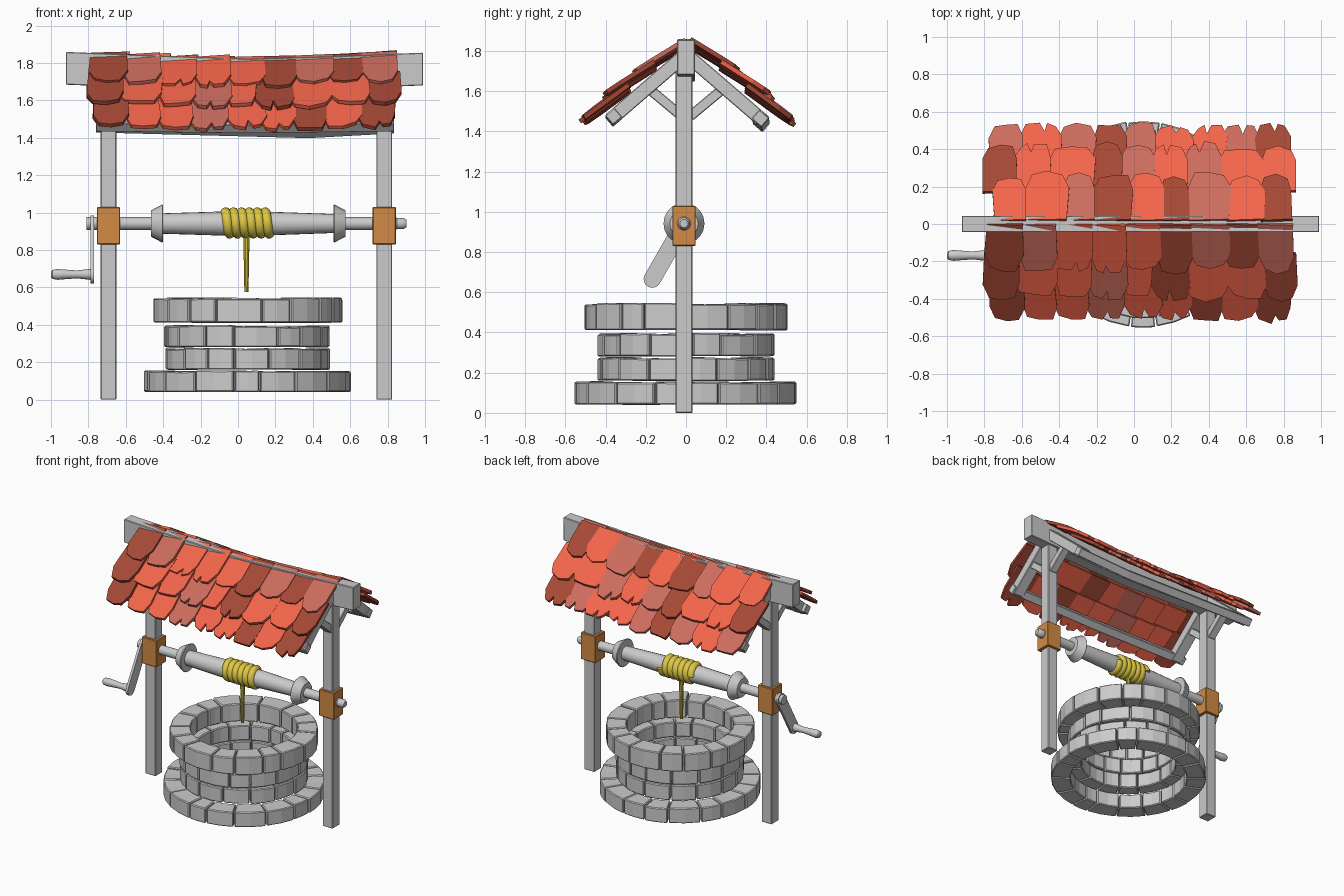
import bpy, bmesh, math, random
from mathutils import Vector as V

if "Cube" in bpy.data.objects:
    bpy.data.objects.remove(bpy.data.objects["Cube"])
random.seed(7)
R = random.uniform


def mat(name, c):
    m = bpy.data.materials.new(name)
    m.diffuse_color = (*c, 1)
    m.use_nodes = True
    m.node_tree.nodes["Principled BSDF"].inputs["Base Color"].default_value = m.diffuse_color
    return m


REDS = [mat("tile_dark", (0.38, 0.065, 0.036)), mat("tile_bright", (0.9, 0.13, 0.07)),
        mat("tile_pink", (0.6, 0.15, 0.11))]
ORANGE = mat("bracket_orange", (0.65, 0.26, 0.06))
YELLOW = mat("rope_yellow", (0.72, 0.58, 0.06))


def finish(name, bm, mats=(), bevel=0, smooth=False):
    bmesh.ops.recalc_face_normals(bm, faces=bm.faces)
    me = bpy.data.meshes.new(name)
    bm.to_mesh(me)
    bm.free()
    ob = bpy.data.objects.new(name, me)
    bpy.context.collection.objects.link(ob)
    for m in mats:
        me.materials.append(m)
    if bevel:
        b = ob.modifiers.new("bevel", 'BEVEL')
        b.width, b.segments, b.limit_method = bevel, 1, 'ANGLE'
        b.angle_limit = math.radians(40)
    if smooth:
        bpy.ops.object.select_all(action='DESELECT')
        ob.select_set(True)
        bpy.context.view_layer.objects.active = ob
        bpy.ops.object.shade_smooth_by_angle(angle=math.radians(35))
    return ob


def loft(bm, rings, caps=True):
    """Join equal loops of points into a closed tube."""
    vs = [[bm.verts.new(p) for p in r] for r in rings]
    n = len(vs[0])
    for a, b in zip(vs, vs[1:]):
        for i in range(n):
            bm.faces.new((a[i], a[(i + 1) % n], b[(i + 1) % n], b[i]))
    if caps:
        bm.faces.new(vs[0])
        bm.faces.new(vs[-1])


def timber(name, pts, side, w, h, mats=(), bevel=0.004):
    """Rectangular timber along pts; w across 'side', h across the other way."""
    pts = [V(p) for p in pts]
    side = V(side).normalized()
    up = (pts[-1] - pts[0]).normalized().cross(side)
    bm = bmesh.new()
    loft(bm, [[p + side * w / 2 * a + up * h / 2 * b
               for a, b in ((-1, -1), (1, -1), (1, 1), (-1, 1))] for p in pts])
    return finish(name, bm, mats, bevel)


def lathe(name, prof, centre, axis='x', n=20, mats=()):
    """Turned part: prof is (distance along axis, radius)."""
    bm = bmesh.new()
    rings = []
    for d, r in prof:
        ring = []
        for i in range(n):
            a = math.tau * i / n
            c, s = r * math.cos(a), r * math.sin(a)
            ring.append(V(centre) + (V((d, c, s)) if axis == 'x' else V((c, s, d))))
        rings.append(ring)
    loft(bm, rings)
    return finish(name, bm, mats, 0, True)


# Stone rings of separate curved blocks
def stone_ring(name, z0, z1, ri, ro, count):
    bm = bmesh.new()
    cuts = [math.tau * (i + R(-0.2, 0.2)) / count for i in range(count)]
    cuts.append(cuts[0] + math.tau)
    for a0, a1 in zip(cuts, cuts[1:]):
        g = 0.004 / ro
        lo, hi, dr = R(0, 0.004), R(-0.008, 0), R(-0.008, 0)
        rings = []
        for k in range(3):
            a = a0 + g + (a1 - a0 - 2 * g) * k / 2
            t = hi + R(-0.003, 0.001)
            rings.append([(0.05 + r * math.cos(a), r * math.sin(a), z) for r, z in
                          ((ri, z0 + lo), (ro + dr, z0 + lo), (ro + dr, z1 + t), (ri, z1 + t))])
        loft(bm, rings)
    finish(name, bm, (), 0.006)


stone_ring("well_base_ring", 0.04, 0.158, 0.415, 0.555, 18)
stone_ring("well_lower_ring", 0.158, 0.278, 0.335, 0.442, 15)
stone_ring("well_middle_ring", 0.28, 0.398, 0.335, 0.446, 15)
stone_ring("well_rim_ring", 0.41, 0.548, 0.365, 0.51, 17)

# Posts, brackets, rafters and braces at each end
X = (1, 0, 0)
YC = -0.01
for label, x in (("left", -0.692), ("right", 0.782)):
    timber(label + "_post", [(x, YC, 0), (x, YC, 1.7)], X, 0.084, 0.084)
    timber(label + "_bracket", [(x, YC, 0.83), (x, YC, 1.03)], X, 0.124, 0.116, [ORANGE])
    for end, s in (("front", -1), ("back", 1)):
        timber(f"{label}_{end}_rafter", [(x, s * 0.01, 1.775), (x, s * 0.375, 1.46)], X, 0.085, 0.07)
        timber(f"{label}_{end}_brace", [(x, s * 0.02, 1.475), (x, s * 0.2, 1.625)], X, 0.06, 0.05)

# Sagging ridge beam and eave beams
timber("ridge_beam", [(-0.92, 0, 1.772), (-0.5, 0, 1.755), (0.05, 0, 1.735), (0.55, 0, 1.75),
                      (0.99, 0, 1.768)], (0, 1, 0), 0.088, 0.175)
timber("front_eave_beam", [(-0.76, -0.36, 1.475), (0.05, -0.36, 1.465), (0.835, -0.36, 1.475)],
       (0, -0.76, -0.65), 0.06, 0.06)
timber("back_eave_beam", [(-0.76, 0.37, 1.47), (0.38, 0.375, 1.44), (0.835, 0.37, 1.465)],
       (0, 0.76, -0.65), 0.065, 0.06)

# Roof tiles: three overlapping rows per slope
OUTLINE = [(-.5, 0), (.5, 0), (.52, .66), (.36, .93), (0, 1), (-.36, .95), (-.52, .68)]
NOTCHED = OUTLINE[:4] + [(.16, .97), (.06, .8), (-.04, 1)] + OUTLINE[5:]


def sag(x):
    return 0.018 - 0.034 * (1 - ((x - 0.03) / 0.85) ** 2)


def tile_row(name, s, top, low, x0, x1, count, notch):
    bm = bmesh.new()
    top, low = V((0, s * top[0], top[1])), V((0, s * low[0], low[1]))
    d = low - top
    nrm = V((0, -s * d.z, abs(d.y))).normalized()
    step = (x1 - x0) / count
    cuts = [x0 + step * (i + (R(-0.14, 0.14) if 0 < i < count else 0)) for i in range(count + 1)]
    last = -1
    for a, b in zip(cuts, cuts[1:]):
        cx, w, ln = (a + b) / 2, b - a + 0.012, R(0.93, 1.07)
        yaw, roll, lift = R(-0.05, 0.05), R(0.006, 0.016), R(-0.003, 0.004)
        shape = NOTCHED if R(0, 1) < notch else OUTLINE
        flip = random.choice((-1, 1))
        pts = []
        for u, v in shape:
            u, v = flip * u + R(-0.03, 0.03), v * ln + (R(-0.04, 0.04) if v else 0)
            p = top + d * v + V((cx + u * w + yaw * v * 0.28, 0, sag(cx)))
            pts.append(p + nrm * (lift + roll * u))
        nf = len(bm.faces)
        loft(bm, [pts, [p - nrm * 0.022 for p in pts]])
        bm.faces.ensure_lookup_table()
        colour = random.choice([c for c in (0, 1, 1, 2) if c != last or c == 1])
        last = colour
        for f in bm.faces[nf:]:
            f.material_index = colour
    finish(name, bm, REDS)


for label, s, o in (("front", -1, 0.0), ("back", 1, 0.018)):
    tile_row(label + "_upper_tiles", s, (0.005 + o, 1.852), (0.25 + o, 1.703), -0.78 + o * 2, 0.84, 9, 0.1)
    tile_row(label + "_middle_tiles", s, (0.16 + o, 1.742), (0.405 + o, 1.588), -0.80, 0.86, 9, 0.3)
    tile_row(label + "_lower_tiles", s, (0.29 + o, 1.63), (0.52 + o, 1.462), -0.765, 0.835, 9, 0.4)

# Windlass: axle, drum and conical flanges
AX = (0, YC, 0.942)
lathe("axle", [(-0.81, 0.034), (0.845, 0.034), (0.85, 0.03), (0.885, 0.03), (0.9, 0.02)], AX)
lathe("drum", [(-0.42, 0.054), (-0.1, 0.064), (0.2, 0.062), (0.53, 0.05)], AX)
lathe("left_flange", [(-0.465, 0.07), (-0.405, 0.102), (-0.4, 0.098)], AX)
lathe("right_flange", [(0.51, 0.098), (0.515, 0.102), (0.575, 0.07)], AX)

# Rope coil and hanging end
cu = bpy.data.curves.new("rope_coil", 'CURVE')
cu.dimensions, cu.bevel_depth, cu.bevel_resolution, cu.use_fill_caps = '3D', 0.027, 3, True
sp = cu.splines.new('POLY')
N, TURNS = 120, 6
sp.points.add(N)
for i in range(N + 1):
    a = math.tau * TURNS * i / N
    sp.points[i].co = (-0.077 + 0.254 * i / N, YC + 0.057 * math.cos(a), 0.945 + 0.057 * math.sin(a), 1)
cu.materials.append(YELLOW)
bpy.context.collection.objects.link(bpy.data.objects.new("rope_coil", cu))
lathe("hanging_rope", [(0.575, 0.011), (0.89, 0.017)], (0.045, YC, 0), 'z', 10, [YELLOW])

# Crank arm with rounded ends and turned handle
bm = bmesh.new()
p0, p1 = V((0, YC, 0.942)), V((0, -0.168, 0.665))
base = math.atan2((p0 - p1).z, (p0 - p1).y)
loop = []
for c, off in ((p0, -90), (p1, 90)):
    for k in range(9):
        a = base + math.radians(off + k * 22.5)
        loop.append(c + 0.043 * V((0, math.cos(a), math.sin(a))))
loft(bm, [[p + V((x, 0, 0)) for p in loop] for x in (-0.788, -0.77)])
finish("crank_arm", bm, (), 0, True)
lathe("crank_handle", [(-1.0, 0.014), (-0.992, 0.024), (-0.965, 0.029), (-0.93, 0.026), (-0.86, 0.021),
                       (-0.81, 0.027), (-0.78, 0.03)], (0, -0.168, 0.67), n=16)
